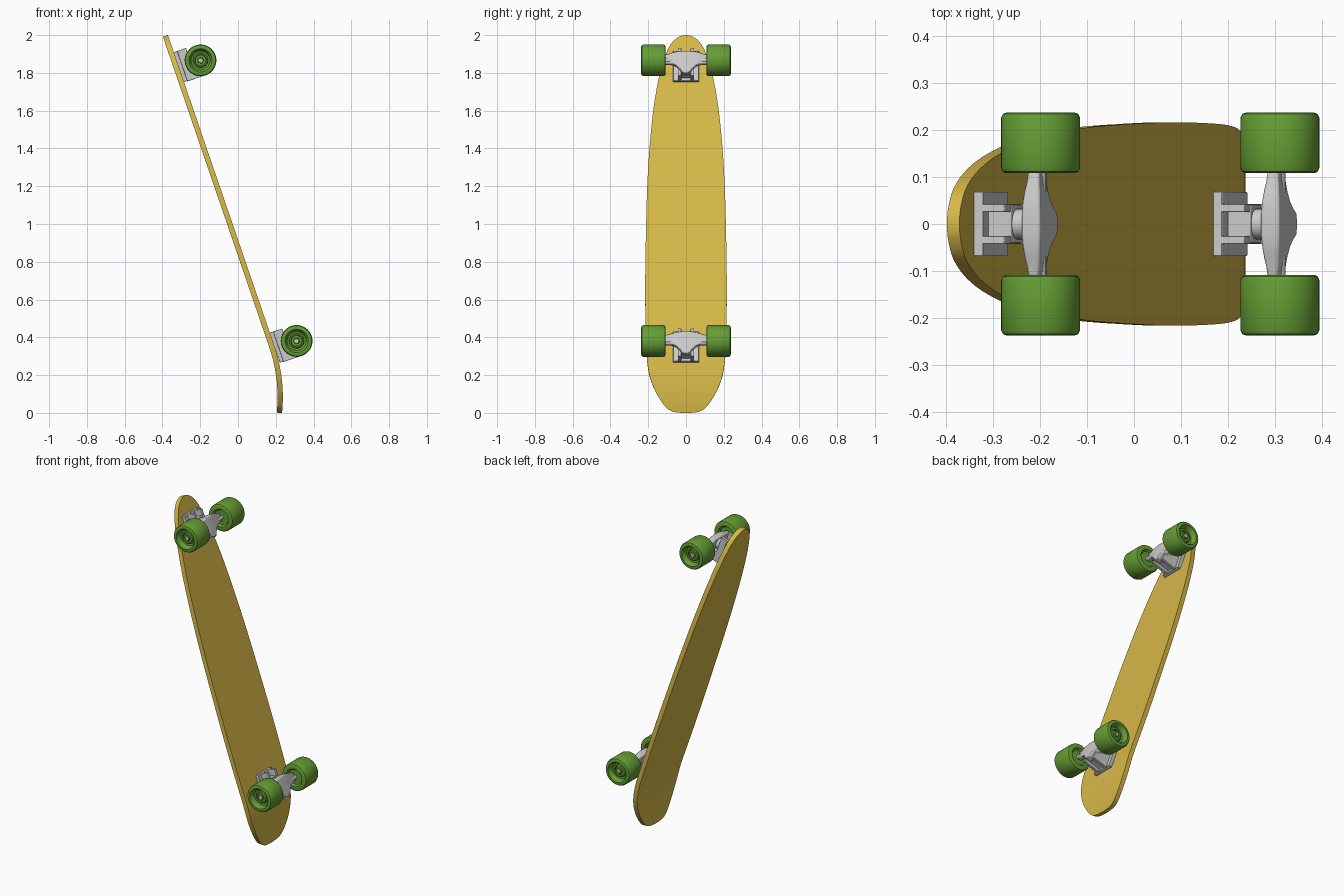
import bpy, bmesh
from math import sin, cos, tau, radians, sqrt
from mathutils import Vector, Matrix

if "Cube" in bpy.data.objects:
    bpy.data.objects.remove(bpy.data.objects["Cube"])

ANG = radians(18.9)
D = Vector((-sin(ANG), 0, cos(ANG)))   # up along the deck
N = Vector((cos(ANG), 0, sin(ANG)))    # out of the wheel side
P = Vector((0, 0, 0.873))


def material(name, col):
    m = bpy.data.materials.new(name)
    m.diffuse_color = (*col, 1)
    m.use_nodes = True
    m.node_tree.nodes["Principled BSDF"].inputs["Base Color"].default_value = m.diffuse_color
    return m


YELLOW = material("deck_yellow", (0.68, 0.477, 0.065))
GREEN = material("wheel_green", (0.13, 0.34, 0.035))


def build(name, verts, faces, mat=None, frame=None, bevel=0, smooth=30):
    bm = bmesh.new()
    vs = [bm.verts.new(v) for v in verts]
    for f in faces:
        bm.faces.new([vs[i] for i in f])
    bmesh.ops.remove_doubles(bm, verts=bm.verts, dist=1e-5)
    bmesh.ops.recalc_face_normals(bm, faces=bm.faces)
    me = bpy.data.meshes.new(name)
    bm.to_mesh(me)
    bm.free()
    ob = bpy.data.objects.new(name, me)
    bpy.context.collection.objects.link(ob)
    if frame:
        ob.matrix_world = frame
    if mat:
        me.materials.append(mat)
    if bevel:
        b = ob.modifiers.new("bevel", "BEVEL")
        b.width, b.segments, b.limit_method, b.angle_limit = bevel, 2, "ANGLE", radians(40)
    bpy.ops.object.select_all(action="DESELECT")
    ob.select_set(True)
    bpy.context.view_layer.objects.active = ob
    bpy.ops.object.shade_smooth_by_angle(angle=radians(smooth))
    return ob


def loft(name, rings, **kw):
    """Join rings of equal length into a closed skin with end caps."""
    k = len(rings[0])
    faces = [(i * k + j, i * k + (j + 1) % k, (i + 1) * k + (j + 1) % k, (i + 1) * k + j)
             for i in range(len(rings) - 1) for j in range(k)]
    faces += [tuple(range(k)), tuple(range((len(rings) - 1) * k, len(rings) * k))]
    return build(name, [v for r in rings for v in r], faces, **kw)


def prism(name, profile, y0, y1, frame, bevel=0.002):
    """Profile in (along deck, out of deck), extruded across the deck."""
    return loft(name, [[(s, y, n) for s, n in profile] for y in (y0, y1)], frame=frame, bevel=bevel)


def box(name, s0, s1, y0, y1, n0, n1, frame):
    return prism(name, [(s0, n0), (s1, n0), (s1, n1), (s0, n1)], y0, y1, frame)


def rod(name, axis, a, b, r, centre, frame, sides=24, mat=None):
    rings = []
    for t in (a, b):
        ring = []
        for i in range(sides):
            u, v = r * cos(tau * i / sides), r * sin(tau * i / sides)
            ring.append((centre[0] + u, t, centre[1] + v) if axis == "Y"
                        else (centre[0] + u, centre[1] + v, t))
        rings.append(ring)
    return loft(name, rings, frame=frame, mat=mat, bevel=0.0015)


# Deck: outline (height, half width) swept along a straight board with a curved tail
outline = [(1.996, 0), (1.99, .03), (1.965, .067), (1.92, .096), (1.85, .123), (1.75, .148),
           (1.6, .173), (1.4, .193), (1.2, .205), (1.0, .211), (.7, .216), (.45, .214),
           (.3, .208), (.2, .194), (.12, .165), (.06, .13), (.025, .1), (.008, .07),
           (.002, .03), (0, 0)]


def deck_point(z):
    u = max(0, 0.36 - z)
    return (Vector((0.3425 * (0.874 - z) - 0.62 * u * u, 0, z)),
            Vector((1, 0, 0.3425 - 1.24 * u)).normalized())


pts = [Vector(p) for p in outline]
pts = [Vector((pts[1].x, -pts[1].y))] + pts + [Vector((pts[-2].x, -pts[-2].y))]
samples = []
for i in range(1, len(pts) - 2):
    a, b, c, d = pts[i - 1:i + 3]
    for k in range(5):                     # centripetal-like smoothing via scaled tangents
        t = k / 5
        L = (c - b).length
        m0 = (c - a) / ((b - a).length + L) * L
        m1 = (d - b) / ((d - c).length + L) * L
        samples.append((2*t**3 - 3*t*t + 1) * b + (t**3 - 2*t*t + t) * m0
                       + (3*t*t - 2*t**3) * c + (t**3 - t*t) * m1)
samples.append(pts[-2])
H = 0.014
verts, faces = [], []
for z, w in samples:
    c, n = deck_point(z)
    for sy, sn in ((-1, 1), (1, 1), (1, -1), (-1, -1)):
        verts.append(c + n * H * sn + Vector((0, max(w, 0) * sy, 0)))
for i in range(len(samples) - 1):
    for j in range(4):
        a, b = i * 4 + j, i * 4 + (j + 1) % 4
        faces.append((a, b, b + 4, a + 4))
# the zero-width ends collapse into single edges
bm_ends = {0: 0, 1: 0, 2: 3, 3: 3}
last = (len(samples) - 1) * 4
remap = lambda i: bm_ends[i] if i < 4 else (last + bm_ends[i - last] if i >= last else i)
clean = []
for f in faces:
    g = list(dict.fromkeys(remap(i) for i in f))
    if len(g) > 2:
        clean.append(g)
used = sorted({i for f in clean for i in f})
idx = {v: k for k, v in enumerate(used)}
build("deck", [verts[i] for i in used], [[idx[i] for i in f] for f in clean], mat=YELLOW, smooth=35)

# Wheel half profile (radius, distance across the deck), spun round the axle
wheel = [(.012, .122), (.045, .122), (.054, .109), (.074, .108), (.081, .112), (.084, .12),
         (.084, .226), (.080, .234), (.072, .237), (.062, .237), (.056, .230), (.050, .207),
         (.040, .204), (.037, .212), (.031, .214), (.028, .208), (.012, .208)]


def make_truck(label, s):
    F = Matrix.Translation(P + D * s) @ Matrix((D, (0, -1, 0), N)).transposed().to_4x4()
    # Base plate with ribs and body
    box(label + "_base_plate", -.08, .087, -.068, .068, .013, .034, F)
    box(label + "_body", -.06, .05, -.04, .04, .03, .085, F)
    rod(label + "_bushing", "Z", .08, .125, .033, (.012, 0), F, 16)
    for side in (-1, 1):
        y0, y1 = sorted((side * .025, side * .043))
        prism(label + "_rib", [(-.08, .03), (.087, .03), (.087, .083), (-.05, .083), (-.08, .07)], y0, y1, F)
        prism(label + "_pivot_cheek", [(-.083, .03), (-.02, .03), (-.02, .13), (-.083, .13)], y0, y1, F)
    box(label + "_pivot_block", -.065, -.02, -.028, .028, .03, .118, F)
    # Hanger: flat bar, deep in the middle
    half = [(.0, -.075, .05, .021), (.022, -.07, .05, .021), (.034, -.05, .049, .020),
            (.05, -.032, .047, .019), (.07, -.022, .042, .017), (.09, -.02, .036, .014),
            (.112, -.02, .032, .012)]
    stations = [(-y, a, b, h) for y, a, b, h in half[:0:-1]] + half
    loft(label + "_hanger", [[(a, y, .128 - h), (b, y, .128 - h), (b, y, .128 + h), (a, y, .128 + h)]
                             for y, a, b, h in stations], frame=F, bevel=.005, smooth=40)
    rod(label + "_axle", "Y", -.222, .222, .012, (0, .134), F, 16)
    # Wheels with hub nuts
    for side in (-1, 1):
        seg = 40
        rings = [[(r * cos(tau * i / seg), side * y, .134 + r * sin(tau * i / seg)) for i in range(seg)]
                 for r, y in wheel]
        loft(label + "_wheel", rings, frame=F, mat=GREEN, smooth=35)
        rod(label + "_wheel_nut", "Y", side * .205, side * .219, .018, (0, .134), F, 6, GREEN)


make_truck("upper_truck", 1.004)
make_truck("lower_truck", -.566)
